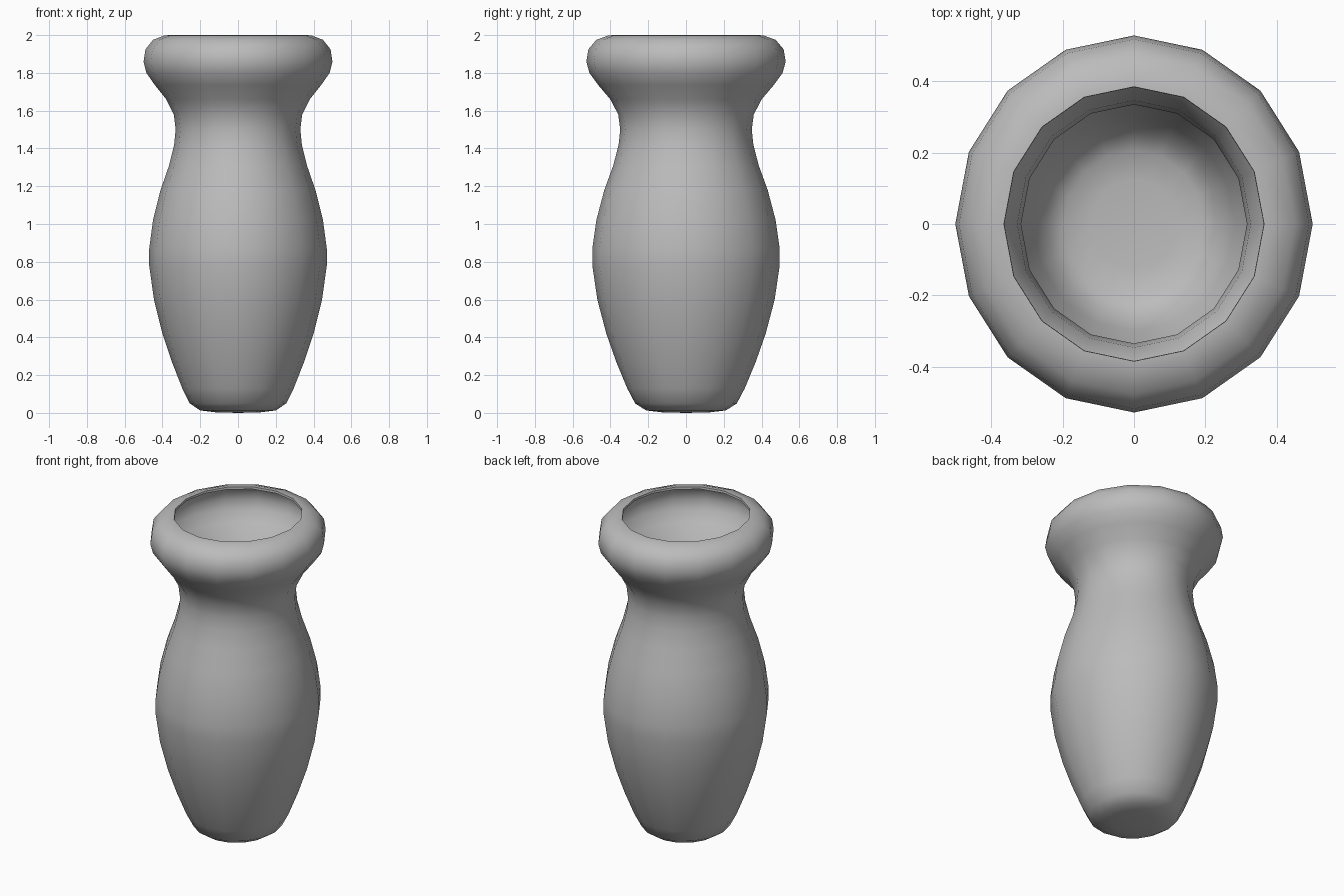
import bpy, bmesh, math

cube = bpy.data.objects.get("Cube")
if cube:
    bpy.data.objects.remove(cube, do_unlink=True)

SIDES = 16
DEPTH_SCALE = 1.055  # the vase is slightly deeper than wide
WALL = 0.014

# Outer wall from the base up to the lip: (radius, height)
PROFILE = [
    (0.12, 0.003), (0.2, 0.013), (0.255, 0.05), (0.295, 0.13), (0.35, 0.27),
    (0.40, 0.42), (0.445, 0.6), (0.47, 0.78), (0.47, 0.87), (0.45, 1.02),
    (0.41, 1.18), (0.365, 1.31), (0.338, 1.42), (0.33, 1.5), (0.34, 1.58),
    (0.38, 1.66), (0.44, 1.735), (0.485, 1.8), (0.5, 1.86), (0.49, 1.925),
    (0.45, 1.975), (0.39, 1.998), (0.364, 2.0),
]

clay = bpy.data.materials.new("grey clay")
clay.use_nodes = True
colour = (0.5, 0.5, 0.5, 1)
clay.diffuse_color = colour
clay.node_tree.nodes["Principled BSDF"].inputs["Base Color"].default_value = colour

# Stack the rings and close the base with a fan
bm = bmesh.new()
rings = []
for radius, height in PROFILE:
    ring = []
    for i in range(SIDES):
        a = math.tau * i / SIDES
        ring.append(bm.verts.new((radius * math.cos(a),
                                  radius * math.sin(a) * DEPTH_SCALE, height)))
    rings.append(ring)
centre = bm.verts.new((0, 0, 0))
for i in range(SIDES):
    j = (i + 1) % SIDES
    bm.faces.new((centre, rings[0][j], rings[0][i]))
    for low, high in zip(rings, rings[1:]):
        bm.faces.new((low[i], low[j], high[j], high[i]))

mesh = bpy.data.meshes.new("vase")
bm.to_mesh(mesh)
bm.free()
mesh.materials.append(clay)
vase = bpy.data.objects.new("vase", mesh)
bpy.context.collection.objects.link(vase)

# Hollow, thin wall
shell = vase.modifiers.new("wall", "SOLIDIFY")
shell.thickness = WALL
shell.offset = -1

bpy.context.view_layer.objects.active = vase
vase.select_set(True)
bpy.ops.object.modifier_apply(modifier=shell.name)
bpy.ops.object.shade_smooth_by_angle(angle=math.radians(60))
